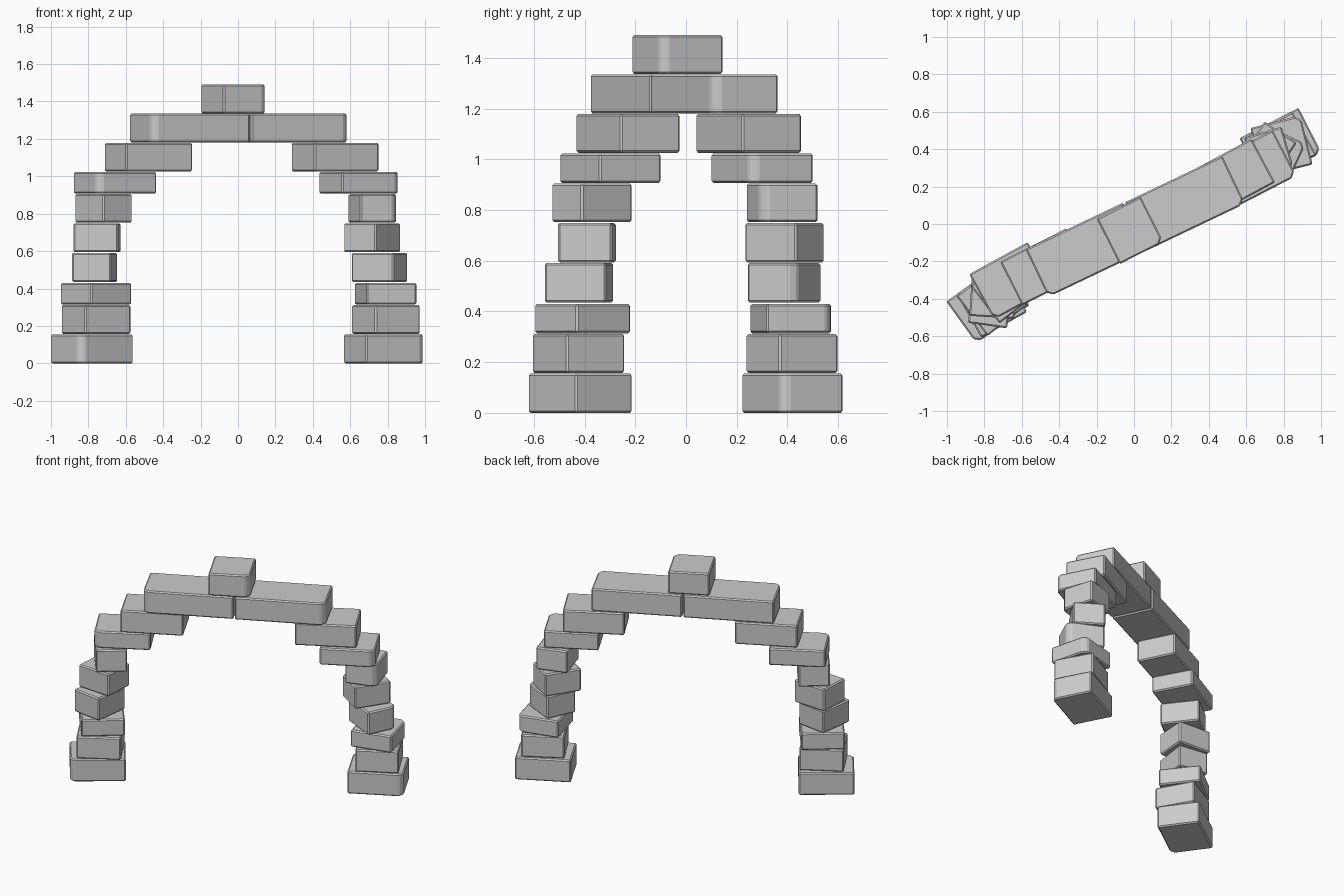
import bpy, bmesh
from math import radians
from mathutils import Matrix

if "Cube" in bpy.data.objects:
    bpy.data.objects.remove(bpy.data.objects["Cube"])

CUT = 0.028     # size of the single broken corner on some stones
GROW = 0.005    # allowance for the worn edges


def stone(name, x, y, z0, z1, length, width, angle, cut=None):
    """Rough stone block turned about z; cut = index of a chipped upright corner."""
    hl, hw = (length + GROW) / 2, (width + GROW) / 2
    outline = []
    for i, (sx, sy) in enumerate([(-1, -1), (1, -1), (1, 1), (-1, 1)]):
        px, py = sx * hl, sy * hw
        if i == cut:
            pair = [(px - sx * CUT, py), (px, py - sy * CUT)]
            outline += pair if sx * sy < 0 else pair[::-1]
        else:
            outline.append((px, py))
    bm = bmesh.new()
    face = bm.faces.new([bm.verts.new((px, py, z0)) for px, py in outline])
    top = bmesh.ops.extrude_face_region(bm, geom=[face])["geom"]
    bmesh.ops.translate(bm, vec=(0, 0, z1 - z0),
                        verts=[v for v in top if isinstance(v, bmesh.types.BMVert)])
    bmesh.ops.recalc_face_normals(bm, faces=bm.faces)
    # worn edges
    bmesh.ops.bevel(bm, geom=bm.edges[:], offset=0.008, offset_type='OFFSET',
                    segments=1, profile=0.5, affect='EDGES')
    bmesh.ops.transform(bm, verts=bm.verts,
                        matrix=Matrix.Translation((x, y, 0)) @ Matrix.Rotation(radians(angle), 4, 'Z'))
    mesh = bpy.data.meshes.new(name)
    bm.to_mesh(mesh)
    bm.free()
    bpy.context.collection.objects.link(bpy.data.objects.new(name, mesh))


# course heights shared by both sides, bottom to top
courses = [(0, .155), (.158, .311), (.314, .43), (.435, .591), (.594, .749),
           (.752, .905), (.907, 1.023), (1.026, 1.179), (1.181, 1.335)]

# x, y, length, width, angle, chipped corner
left = [(-.781, -.424, .345, .27, 35.7, 0),
        (-.759, -.424, .276, .259, 29.3, None),
        (-.759, -.408, .269, .266, 38, None),
        (-.767, -.422, .239, .206, 82, None),
        (-.754, -.391, .21, .235, 86.4, None),
        (-.719, -.371, .192, .248, 37.7, None),
        (-.658, -.304, .352, .272, 28.7, 0),
        (-.479, -.229, .393, .257, 26.6, None),
        (-.258, -.138, .573, .278, 25.5, 0)]
right = [(.783, .420, .35, .265, 27.1, 1),
         (.791, .418, .27, .26, 29, None),
         (.789, .416, .27, .265, 14.1, 2),
         (.762, .387, .202, .244, 65.2, 1),
         (.717, .389, .238, .202, 56.8, None),
         (.722, .379, .203, .228, 16.5, 1),
         (.650, .300, .344, .271, 27.3, 1),
         (.519, .247, .386, .261, 28.3, None),
         (.272, .112, .573, .278, 25.5, 1)]

# two leaning piers of stones, ending in the long lintel blocks
for side, stones in (("left", left), ("right", right)):
    for i, ((z0, z1), (x, y, l, w, a, c)) in enumerate(zip(courses, stones)):
        part = "lintel_stone" if i == 8 else f"pier_stone_{i + 1}"
        stone(f"{side}_{part}", x, y, z0, z1, l, w, a, c)

# cap stone on the crown
stone("cap_stone", -.021, -.034, 1.337, 1.49, .258, .267, 26.7, 1)
